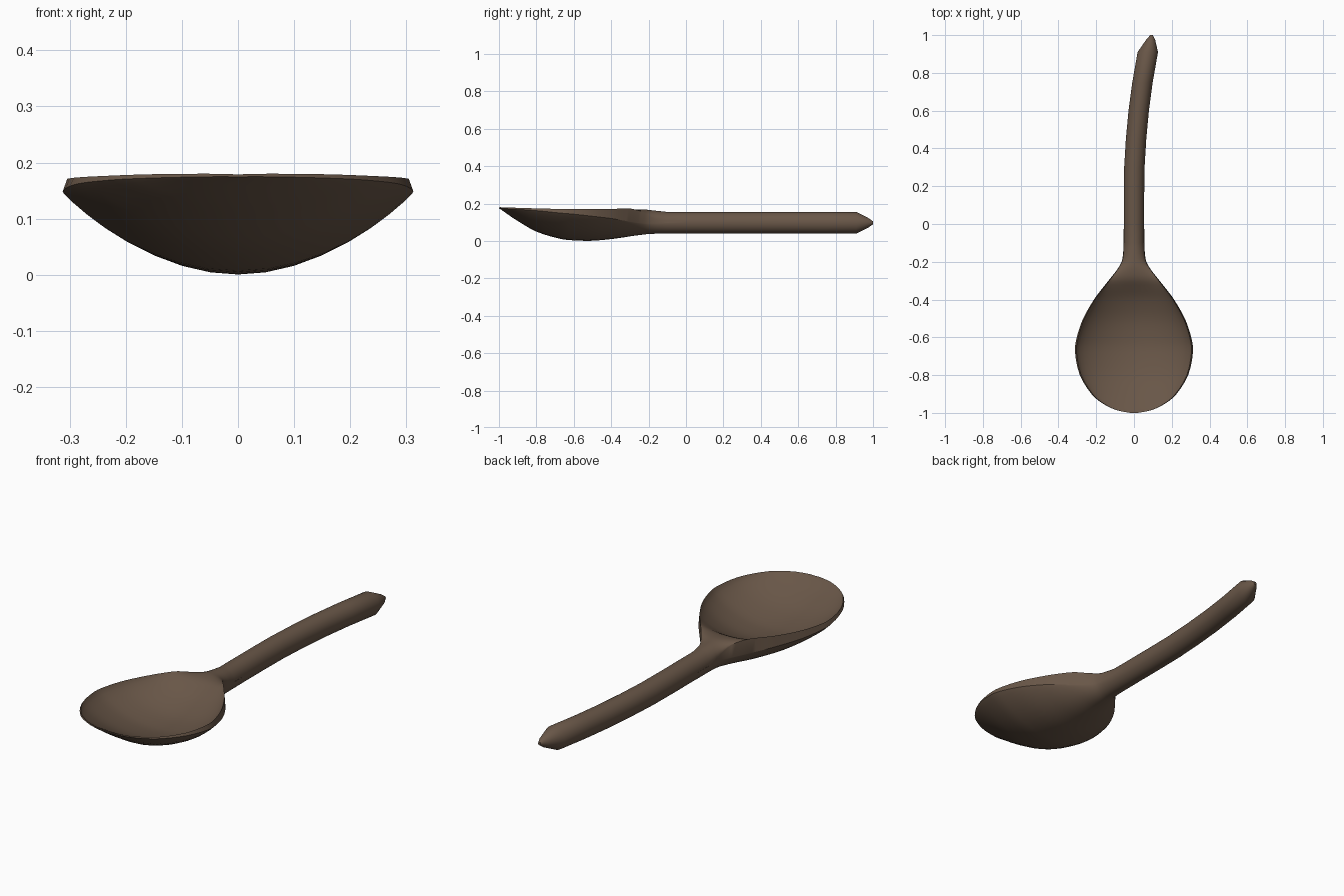
import bpy, bmesh, math

cube = bpy.data.objects.get("Cube")
if cube:
    bpy.data.objects.remove(cube, do_unlink=True)

wood = bpy.data.materials.new("dark brown wood")
wood.use_nodes = True
colour = (0.14, 0.094, 0.064, 1)
wood.diffuse_color = colour
wood.node_tree.nodes["Principled BSDF"].inputs["Base Color"].default_value = colour

HALF = 18   # segments across the top and across the underside
STEPS = 3   # sections per span of the bowl


def section(bm, y, x, width, bottom, low_edge, rim, floor, power, inset):
    """One closed cross-section: curved underside, side band, curved top."""
    ring = []
    for i in range(HALF + 1):
        a = math.pi * i / HALF
        z = low_edge + (bottom - low_edge) * math.sin(a) ** power
        ring.append(bm.verts.new((x - width * math.cos(a), y, z)))
    for i in range(HALF + 1):
        a = math.pi * i / HALF
        # The hollow has steeper sides and a flatter floor than the underside
        z = rim + (floor - rim) * math.sin(a) ** ((power + 1) / 2)
        ring.append(bm.verts.new((x + width * inset * math.cos(a), y, z)))
    return ring


def smooth_rows(rows):
    """Fill in rows along a smooth curve through the given ones."""
    padded = [rows[0]] + rows + [rows[-1]]
    result = []
    for p, q, r, s in zip(padded, padded[1:], padded[2:], padded[3:]):
        for k in range(STEPS):
            t = k / STEPS
            result.append([
                b + t / 2 * (c - a + t * (2*a - 5*b + 4*c - d + t * (3*(b - c) + d - a)))
                for a, b, c, d in zip(p, q, r, s)])
    return result + [rows[-1]]


# Bowl and shoulder: y, half width, underside, lower rim edge, upper rim edge,
# hollow floor, roundness
bowl = [
    (-1.0, 0.02, 0.174, 0.175, 0.18, 0.179, 1.85),
    (-0.985, 0.094, 0.165, 0.174, 0.18, 0.175, 1.85),
    (-0.95, 0.166, 0.14, 0.172, 0.179, 0.156, 1.85),
    (-0.9, 0.225, 0.107, 0.169, 0.177, 0.128, 1.85),
    (-0.8, 0.287, 0.05, 0.162, 0.174, 0.085, 1.85),
    (-0.68, 0.312, 0.013, 0.15, 0.171, 0.06, 1.85),
    (-0.6, 0.303, 0.003, 0.143, 0.17, 0.057, 1.85),
    (-0.5, 0.269, 0.001, 0.132, 0.17, 0.068, 1.85),
    (-0.4, 0.212, 0.01, 0.12, 0.171, 0.102, 1.85),
    (-0.34, 0.167, 0.018, 0.11, 0.173, 0.135, 1.8),
    (-0.29, 0.127, 0.026, 0.102, 0.172, 0.162, 1.7),
    (-0.235, 0.085, 0.033, 0.095, 0.156, 0.169, 1.5),
    (-0.185, 0.061, 0.038, 0.094, 0.125, 0.164, 1.2),
    (-0.1, 0.055, 0.039, 0.097, 0.097, 0.155, 1),
]
# Handle: y, x centre, radius
handle = [
    (0, 0, 0.054), (0.15, 0, 0.054), (0.3, 0.002, 0.054),
    (0.45, 0.011, 0.054), (0.6, 0.025, 0.054), (0.75, 0.045, 0.054),
    (0.91, 0.073, 0.054), (0.975, 0.088, 0.024), (1.0, 0.093, 0.007),
]

bm = bmesh.new()
rings = [section(bm, y, 0, *rest, 0.975) for y, *rest in smooth_rows(bowl)]
mid = 0.097
for y, x, r in handle:
    low, high = mid - r * 1.07, mid + r * 1.07
    rings.append(section(bm, y, x, r, low, mid, mid, high, 1, 1))

# Skin the sections and close both ends
for a, b in zip(rings, rings[1:]):
    for i in range(len(a)):
        j = (i + 1) % len(a)
        bm.faces.new((a[i], a[j], b[j], b[i]))
bm.faces.new(rings[0])
bm.faces.new(rings[-1])
bmesh.ops.remove_doubles(bm, verts=bm.verts, dist=0.0002)
bmesh.ops.recalc_face_normals(bm, faces=bm.faces)

mesh = bpy.data.meshes.new("spoon")
bm.to_mesh(mesh)
bm.free()
mesh.materials.append(wood)
spoon = bpy.data.objects.new("spoon", mesh)
bpy.context.collection.objects.link(spoon)

bpy.ops.object.select_all(action="DESELECT")
spoon.select_set(True)
bpy.context.view_layer.objects.active = spoon
bpy.ops.object.shade_smooth_by_angle(angle=math.radians(27))
